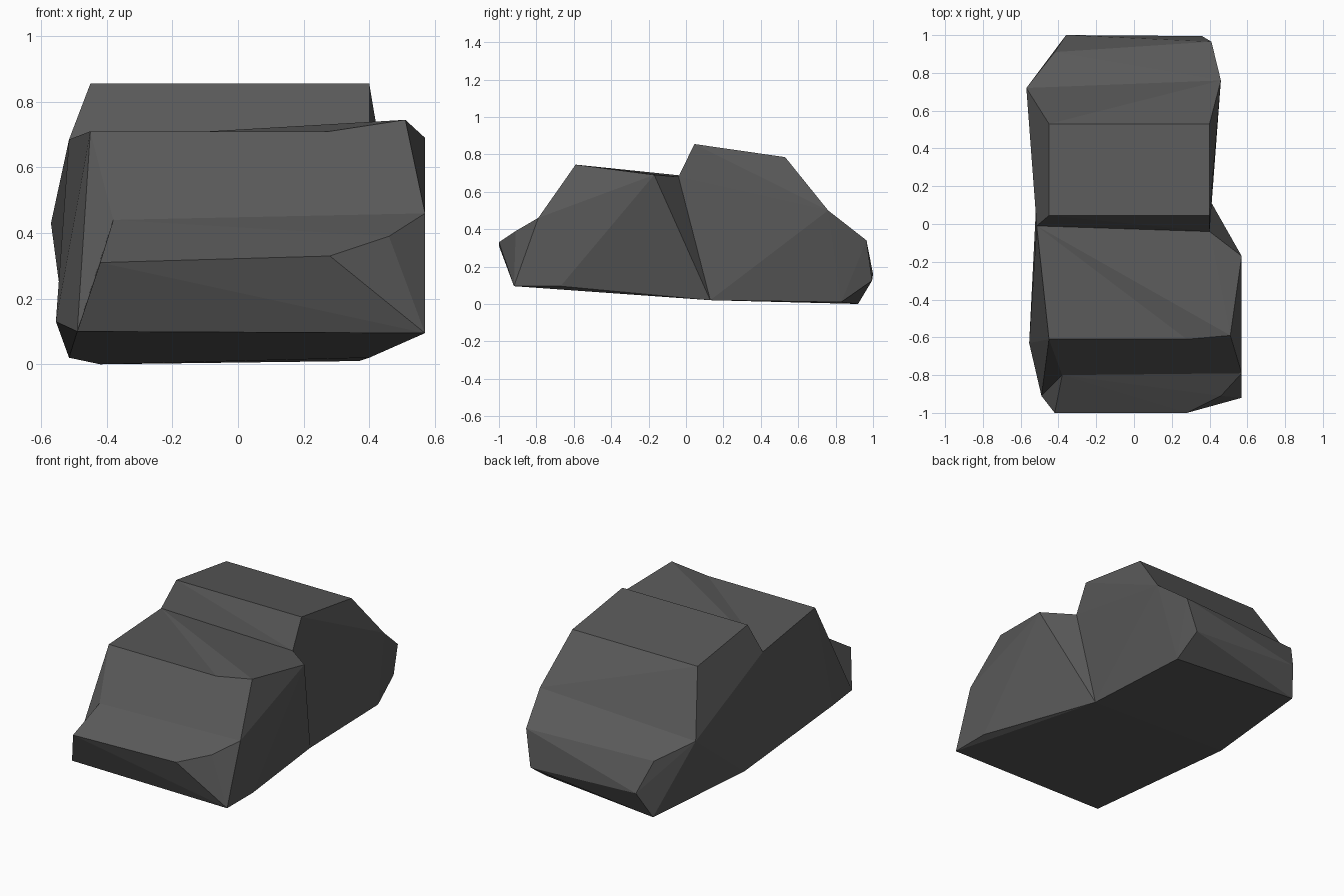
import bpy, bmesh
from mathutils import Vector

if "Cube" in bpy.data.objects:
    bpy.data.objects.remove(bpy.data.objects["Cube"])

# Rings of four corners shared by neighbouring chunks of the rock
nose_ring = [(-.38, -.80, .44), (.57, -.79, .46), (-.49, -.91, .10), (.57, -.92, .095)]
notch_ring = [(-.515, -.01, .685), (.40, -.04, .68), (-.515, .17, .02), (.40, .13, .02)]
tail_ring = [(-.57, .72, .43), (.46, .76, .50), (-.42, .92, 0), (.37, .83, .01)]

# Corners belonging to one chunk only
nose = [(-.42, -1, .31), (.28, -1, .33), (.46, -.91, .39)]
front = [(-.45, -.61, .71), (.51, -.59, .745), (.57, -.17, .69),
         (.57, -.67, .095), (-.555, -.63, .13)]
back = [(-.45, .045, .855), (.40, .045, .855), (.40, .53, .785), (-.45, .53, .785)]
tail = [(-.42, .91, .34), (.41, .965, .34), (-.36, 1, .16), (.36, .995, .125)]


def hull_faces(own, rings):
    """Convex chunk as coordinate loops, open where it meets its neighbours."""
    bm = bmesh.new()
    points = own + [p for ring in rings for p in ring]
    source = {bm.verts.new(p): p for p in points}
    bmesh.ops.convex_hull(bm, input=bm.verts[:])
    loops = [[source[v] for v in f.verts] for f in bm.faces]
    bm.free()
    return [l for l in loops if not any(set(l) <= set(r) for r in rings)]


# Join the chunks into one shell
bm = bmesh.new()
verts = {}
for own, rings in [(nose, [nose_ring]), (front, [nose_ring, notch_ring]),
                   (back, [notch_ring, tail_ring]), (tail, [tail_ring])]:
    for loop in hull_faces(own, rings):
        for p in loop:
            if p not in verts:
                verts[p] = bm.verts.new(p)
        bm.faces.new([verts[p] for p in loop])

# Small dip in the front upper edge
edge = bm.edges.get((verts[front[0]], verts[front[1]]))
if edge:
    _, dip = bmesh.utils.edge_split(edge, verts[front[0]], 0.76)
    dip.co = Vector((.28, -.61, .71))
    bmesh.ops.triangulate(bm, faces=dip.link_faces[:])

bmesh.ops.recalc_face_normals(bm, faces=bm.faces[:])
mesh = bpy.data.meshes.new("rock")
bm.to_mesh(mesh)
bm.free()

# Dark stone colour
stone = bpy.data.materials.new("dark_grey_stone")
stone.diffuse_color = (.1, .1, .1, 1)
stone.use_nodes = True
stone.node_tree.nodes["Principled BSDF"].inputs["Base Color"].default_value = stone.diffuse_color
mesh.materials.append(stone)
rock = bpy.data.objects.new("rock", mesh)
bpy.context.collection.objects.link(rock)
